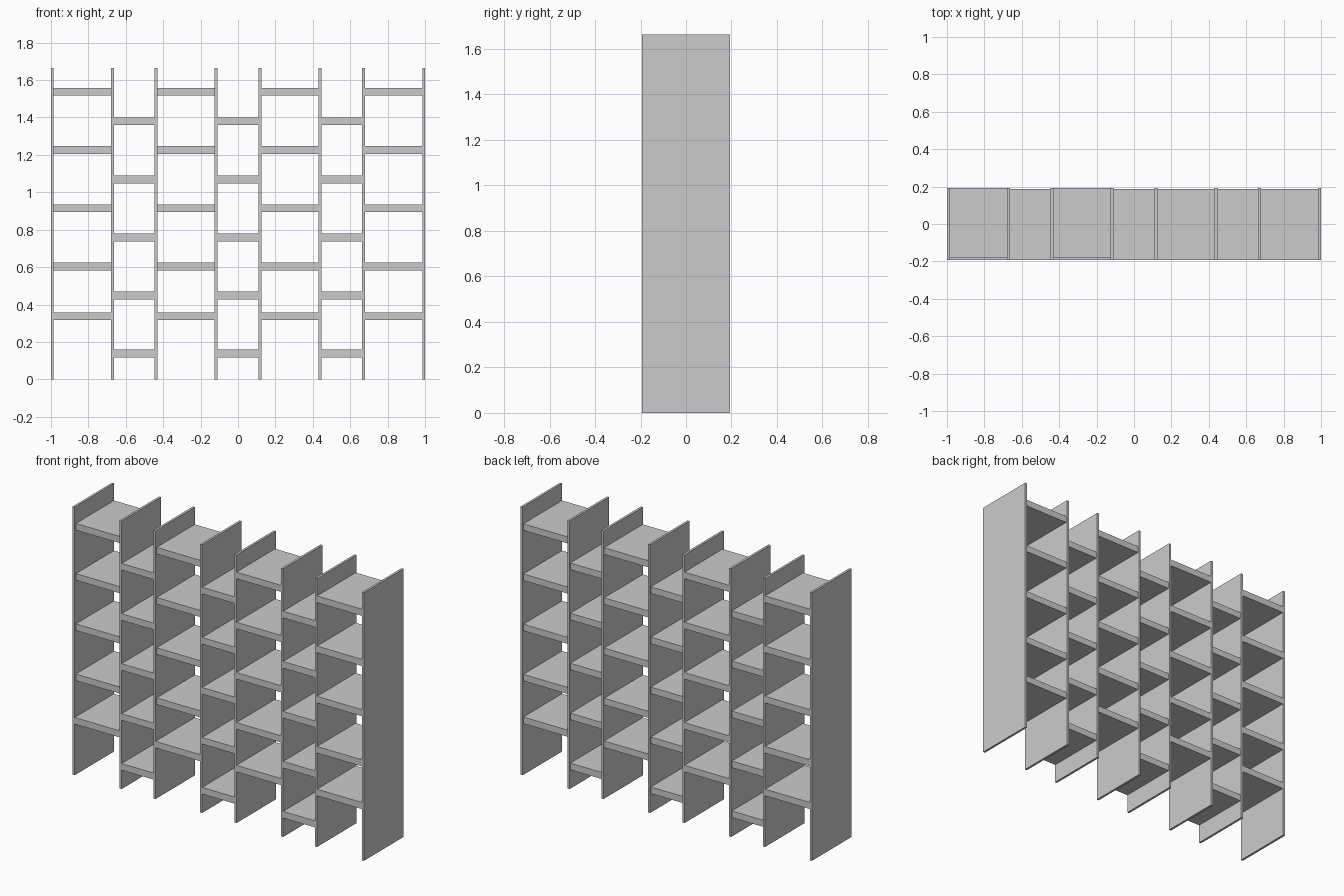
import bpy

if "Cube" in bpy.data.objects:
    bpy.data.objects.remove(bpy.data.objects["Cube"])

PANEL_T = 0.014
SHELF_T = 0.041
HEIGHT = 1.664
FRONT, BACK = -0.193, 0.193


def box(name, x0, x1, y0, y1, z0, z1):
    bpy.ops.mesh.primitive_cube_add(
        size=1, location=((x0 + x1) / 2, (y0 + y1) / 2, (z0 + z1) / 2))
    ob = bpy.context.object
    ob.name = name
    ob.scale = (x1 - x0, y1 - y0, z1 - z0)
    bpy.ops.object.transform_apply(location=False, rotation=False, scale=True)
    return ob


# Upright panels
half = [0.993, 0.671, 0.4385, 0.1177]
panels = [-x for x in half] + half[::-1]
for i, x in enumerate(panels):
    box(f"upright_panel_{i + 1}", x - PANEL_T / 2, x + PANEL_T / 2,
        FRONT, BACK, 0, HEIGHT)

# Shelf heights (centres) for wide and narrow bays
wide_z = [0.338, 0.603, 0.914, 1.226, 1.537]
narrow_z = [0.138, 0.448, 0.758, 1.068, 1.380]

# Shelves, staggered between alternating bays
for bay, (xa, xb) in enumerate(zip(panels, panels[1:])):
    wide = bay % 2 == 0
    kind = "wide" if wide else "narrow"
    for row, z in enumerate(wide_z if wide else narrow_z):
        y0, y1 = FRONT, 0.186
        if wide and xb < 0:  # left wide bays sit slightly further back
            y0, y1 = (-0.181, BACK) if row else (FRONT, BACK)
        box(f"{kind}_shelf_{bay + 1}_{row + 1}",
            xa + PANEL_T / 2, xb - PANEL_T / 2,
            y0, y1, z - SHELF_T / 2, z + SHELF_T / 2)
